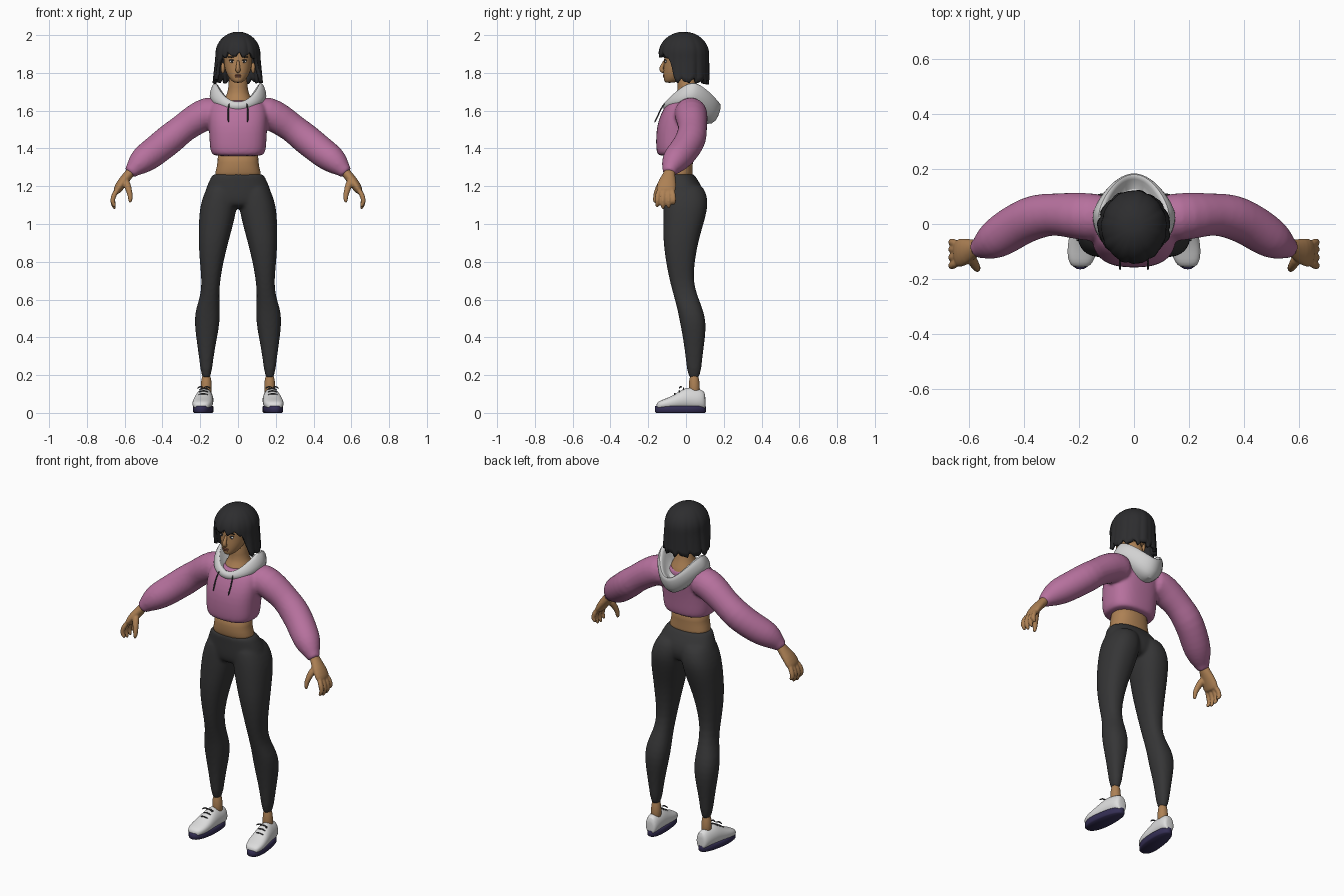
import bpy, bmesh, math
from mathutils import Vector


def material(name, r, g, b):
    m = bpy.data.materials.new(name)
    m.diffuse_color = (r, g, b, 1)
    return m


SKIN = material("tan skin", .42, .22, .09)
HAIR = material("black hair", .026, .026, .028)
PINK = material("mauve fabric", .47, .165, .34)
WHITE = material("white", .72, .72, .72)
HOOD = material("pale grey fabric", .64, .64, .64)
BLACK = material("charcoal fabric", .036, .036, .037)
NAVY = material("navy rubber", .035, .028, .09)
CORD = material("dark cord", .05, .05, .055)
LIPS = material("brown lips", .27, .1, .06)


def sup(v, p):
    return math.copysign(abs(v) ** (2 / p), v)


def ring(z, x0, x1, yf, yb, p=2.3, n=24):
    """Horizontal rounded section between given x and y limits."""
    out = []
    for i in range(n):
        a = 2 * math.pi * i / n
        out.append(Vector(((x0 + x1) / 2 + (x1 - x0) / 2 * sup(math.cos(a), p),
                           (yf + yb) / 2 + (yb - yf) / 2 * sup(math.sin(a), p), z)))
    return out


def limb(path, n=16):
    """Tube along points (x, y, z, radius[, second radius])."""
    pts = [Vector(q[:3]) for q in path]
    out = []
    for i, q in enumerate(path):
        t = (pts[min(i + 1, len(pts) - 1)] - pts[max(i - 1, 0)]).normalized()
        ref = Vector((0, 1, 0)) if abs(t.y) < .9 else Vector((0, 0, 1))
        u = (ref - t * ref.dot(t)).normalized()
        v = t.cross(u)
        out.append([pts[i] + u * q[3] * math.cos(2 * math.pi * k / n)
                    + v * q[-1] * math.sin(2 * math.pi * k / n) for k in range(n)])
    return out


def ball(x, y, z, rx, ry, rz):
    """Small ellipsoid as stacked rings."""
    return [ring(z + rz * math.sin(a), x - rx * math.cos(a), x + rx * math.cos(a),
                 y - ry * math.cos(a), y + ry * math.cos(a), 2, 12)
            for a in (-1.5, -1, -.5, 0, .5, 1, 1.5)]


def build(name, mat, lofts, mirror=False, subsurf=1, voxel=0, caps=(True, True), thick=0):
    bm = bmesh.new()
    for rings in lofts:
        for s in ((1, -1) if mirror else (1,)):
            rows = [[bm.verts.new((s * c.x, c.y, c.z)) for c in r] for r in rings]
            n = len(rows[0])
            for a, b in zip(rows, rows[1:]):
                for i in range(n):
                    bm.faces.new((a[i], a[(i + 1) % n], b[(i + 1) % n], b[i]))
            if caps[0]:
                bm.faces.new(rows[0])
            if caps[1]:
                bm.faces.new(rows[-1])
    bmesh.ops.recalc_face_normals(bm, faces=bm.faces)
    me = bpy.data.meshes.new(name)
    bm.to_mesh(me)
    bm.free()
    me.materials.append(mat)
    ob = bpy.data.objects.new(name, me)
    bpy.context.collection.objects.link(ob)
    bpy.ops.object.select_all(action='DESELECT')
    ob.select_set(True)
    bpy.context.view_layer.objects.active = ob
    bpy.ops.object.shade_smooth_by_angle(angle=math.radians(55))
    if thick:
        m = ob.modifiers.new("thickness", 'SOLIDIFY')
        m.thickness, m.offset = thick, -1
    if subsurf:
        ob.modifiers.new("smooth", 'SUBSURF').levels = subsurf
    if voxel:  # fuse overlapping tubes into one skin
        m = ob.modifiers.new("fuse", 'REMESH')
        m.mode, m.voxel_size, m.use_smooth_shade = 'VOXEL', voxel, True
        m = ob.modifiers.new("relax", 'SMOOTH')
        m.factor, m.iterations = .5, 4
    return ob


# Leggings: two legs and a pelvis fused together
leg = [ring(*r) for r in (
    (.165, .143, .192, .01, .076), (.30, .13, .207, -.002, .087), (.40, .11, .222, -.017, .102),
    (.48, .096, .231, -.032, .107), (.55, .096, .225, -.046, .09), (.62, .1, .198, -.065, .06),
    (.70, .095, .192, -.087, .038), (.80, .077, .203, -.107, .046), (.90, .052, .209, -.12, .064),
    (.98, .03, .209, -.122, .087), (1.06, .01, .205, -.122, .11), (1.12, .003, .195, -.12, .118),
    (1.18, .0, .172, -.115, .103), (1.22, .01, .145, -.1, .07))]
pelvis = [ring(z, -w, w, f, b) for z, w, f, b in (
    (1.08, .15, -.1, .07), (1.12, .185, -.117, .09), (1.17, .177, -.12, .095),
    (1.22, .158, -.12, .073), (1.25, .142, -.121, .05), (1.272, .133, -.121, .04))]
pelvis_ob = build("leggings", BLACK, [leg] + [[[Vector((-c.x, c.y, c.z)) for c in r] for r in leg]] + [pelvis],
                  voxel=.009)

# Midriff, neck and ankles
build("midriff", SKIN, [[ring(z, -w, w, f, b) for z, w, f, b in (
    (1.23, .13, -.11, .04), (1.275, .122, -.121, .036), (1.32, .106, -.125, .035), (1.40, .115, -.12, .045))]])
build("neck", SKIN, [limb([(0, .01, 1.60, .095), (0, .01, 1.645, .085), (0, .012, 1.68, .062),
                           (0, .008, 1.72, .05), (0, -.005, 1.82, .05)])])
build("ankle", SKIN, [limb([(.168, .045, .09, .032), (.168, .044, .14, .029), (.168, .043, .21, .026)])], True)

# Cropped hoodie: body and sleeves fused together
body = [ring(z, -w, w, f, b, 2.6) for z, w, f, b in (
    (1.358, .132, -.145, .06), (1.372, .138, -.152, .066), (1.39, .149, -.158, .072), (1.45, .152, -.16, .077),
    (1.52, .156, -.155, .085), (1.58, .16, -.135, .095), (1.63, .15, -.108, .1), (1.66, .125, -.08, .09))]
sleeve = limb([(.08, .02, 1.585, .085), (.16, .025, 1.593, .09), (.23, .032, 1.55, .085),
               (.29, .036, 1.508, .076), (.35, .03, 1.458, .084), (.41, .005, 1.41, .081),
               (.465, -.03, 1.366, .08), (.51, -.06, 1.335, .073), (.543, -.079, 1.302, .054),
               (.562, -.087, 1.282, .037), (.576, -.092, 1.266, .039)])
build("hoodie", PINK, [body, sleeve, [[Vector((-c.x, c.y, c.z)) for c in r] for r in sleeve]], voxel=.009)


# Hood lying on the back: rings given by front, side and back points
def hood_ring(w, ys, zs, yf, zf, yb, zb, n=40):
    out = []
    for i in range(n):
        a = 2 * math.pi * i / n
        s, c = math.sin(a), math.cos(a)
        y, z = (yb, zb) if s > 0 else (yf, zf)
        out.append(Vector((w * c * (1 - .22 * max(0, s)), ys + (y - ys) * abs(s), zs + (z - zs) * abs(s) ** 1.6)))
    return out


build("hood", HOOD, [[hood_ring(*r) for r in (
    (.12, .02, 1.62, -.10, 1.59, .08, 1.53), (.142, .03, 1.645, -.118, 1.605, .142, 1.525),
    (.155, .035, 1.675, -.124, 1.622, .172, 1.565), (.145, .04, 1.72, -.122, 1.635, .187, 1.62),
    (.128, .04, 1.752, -.112, 1.646, .183, 1.64), (.112, .035, 1.75, -.1, 1.648, .165, 1.635),
    (.095, .02, 1.70, -.09, 1.638, .135, 1.60), (.07, .015, 1.66, -.07, 1.625, .06, 1.63))]], caps=(False, False))
build("drawstring", CORD, [limb([(.045, -.112, 1.64, .004), (.052, -.132, 1.612, .004), (.052, -.15, 1.57, .004),
                                 (.05, -.168, 1.535, .005)], 8)], True)

# Hands: palm, four fingers and thumb fused together
hand = [limb([(.555, -.082, 1.295, .026), (.582, -.09, 1.257, .034, .026), (.612, -.1, 1.222, .05, .027),
              (.636, -.106, 1.185, .054, .024), (.645, -.107, 1.163, .048, .018)])]
for y, drop in ((-.152, .01), (-.122, 0), (-.092, .004), (-.066, .022)):
    hand.append(limb([(.634, y * .7 - .03, 1.19, .014), (.66, y, 1.15, .015), (.666, y, 1.118, .0135),
                      (.657, y, 1.093 + drop, .012), (.65, y, 1.078 + drop, .008)], 10))
hand.append(limb([(.596, -.115, 1.235, .022), (.582, -.145, 1.193, .019), (.57, -.16, 1.155, .015),
                  (.57, -.165, 1.125, .012), (.572, -.166, 1.112, .007)], 10))
build("hand", SKIN, hand, True, voxel=.005)

# Head with nose and ears
build("head", SKIN, [[ring(z, -w, w, f, b, 2.1) for z, w, f, b in (
    (1.747, .018, -.107, -.07), (1.757, .034, -.116, -.03), (1.775, .049, -.119, 0), (1.80, .063, -.12, .03),
    (1.83, .072, -.119, .06), (1.865, .076, -.116, .075), (1.91, .08, -.116, .08), (1.95, .07, -.095, .07),
    (1.975, .045, -.06, .04))]])
build("nose", SKIN, [limb([(0, -.11, 1.868, .007), (0, -.122, 1.845, .009), (0, -.133, 1.822, .013),
                           (0, -.128, 1.812, .014), (0, -.112, 1.806, .01)], 12)])
build("ear", SKIN, [ball(.08, -.02, 1.825, .012, .018, .03)], True)

# Face details
build("eye_white", WHITE, [ball(.031, -.107, 1.86, .015, .006, .007)], True)
build("iris", HAIR, [ball(.031, -.1105, 1.86, .0065, .004, .0068)], True)
build("lash", HAIR, [ball(.032, -.1085, 1.868, .018, .006, .0025)], True)
build("eyebrow", HAIR, [ball(.034, -.108, 1.884, .021, .006, .004)], True)
build("lips", LIPS, [ball(0, -.1175, 1.787, .021, .006, .005), ball(0, -.1165, 1.779, .017, .006, .005)])


# Bob haircut with a fringe: bottom edge height depends on direction
def hair_ring(t, n=96):
    out = []
    for i in range(n):
        a = 2 * math.pi * i / n - math.pi
        k = min(1, max(0, (abs(math.degrees(a)) - 42) / 36))
        k = k * k * (3 - 2 * k)
        low = 1.893 - .138 * k + .010 * math.sin(13 * a + 1) + .006 * math.sin(23 * a)
        z = 2.0 - (2.0 - low) * t ** 1.6
        h = 2.0 - z
        r = math.sqrt(1 - (1 - h / .1) ** 2) if h < .1 else 1
        r *= 1 + (.018 * math.sin(11 * a) + .014 * math.sin(19 * a + 2)) * t
        flare = 1 + max(0, 1.88 - z) * 1.0
        out.append(Vector((.101 * r * flare * math.sin(a), -.011 - .115 * r * math.cos(a), z)))
    return out


build("hair", HAIR, [[hair_ring(.06 + .94 * j / 14) for j in range(15)]], subsurf=0, caps=(True, False), thick=.018)


# Shoes: sole outline, upper made of cross-sections from heel to toe, laces
def foot_x(y):
    return .182 - .1 * (y + .03)


def sole_ring(z, grow):
    out = []
    for i in range(32):
        a = 2 * math.pi * i / 32
        y = -.03 + (.135 + grow) * sup(math.sin(a), 2.3)
        out.append(Vector((foot_x(y) + (.05 - .04 * y + grow) * sup(math.cos(a), 2.3), y, z)))
    return out


build("shoe_sole", NAVY, [[sole_ring(0, -.006), sole_ring(.006, 0), sole_ring(.034, 0), sole_ring(.037, -.004)]],
      True, subsurf=0)
upper = []
for y, w, top in ((.103, .02, .085), (.098, .033, .115), (.075, .042, .125), (.04, .046, .13), (.005, .049, .138),
                  (-.03, .052, .118), (-.07, .055, .092), (-.11, .053, .075), (-.14, .044, .064), (-.158, .028, .05)):
    sec = []
    for k in range(20):
        a = 2 * math.pi * k / 20
        taper = 1 - .38 * max(0, math.sin(a)) * max(0, top - .08) / .05
        sec.append(Vector((foot_x(y) + w * taper * sup(math.cos(a), 2.6), y,
                           (top + .02) / 2 + (top - .02) / 2 * sup(math.sin(a), 2.6))))
    upper.append(sec)
build("shoe_upper", WHITE, [upper], True)
laces = []
for y, z in ((-.012, .134), (-.035, .121), (-.058, .106)):
    x = foot_x(y)
    laces.append(limb([(x - .028, y, z - .012, .004), (x, y - .002, z, .004), (x + .028, y, z - .012, .004)], 8))
for s in (-1, 1):  # bow loops
    x = foot_x(-.02)
    laces.append(limb([(x, -.022, .134, .004), (x + s * .02, -.03, .142, .005), (x + s * .036, -.035, .128, .004)], 8))
build("shoe_laces", CORD, [*laces], True)
